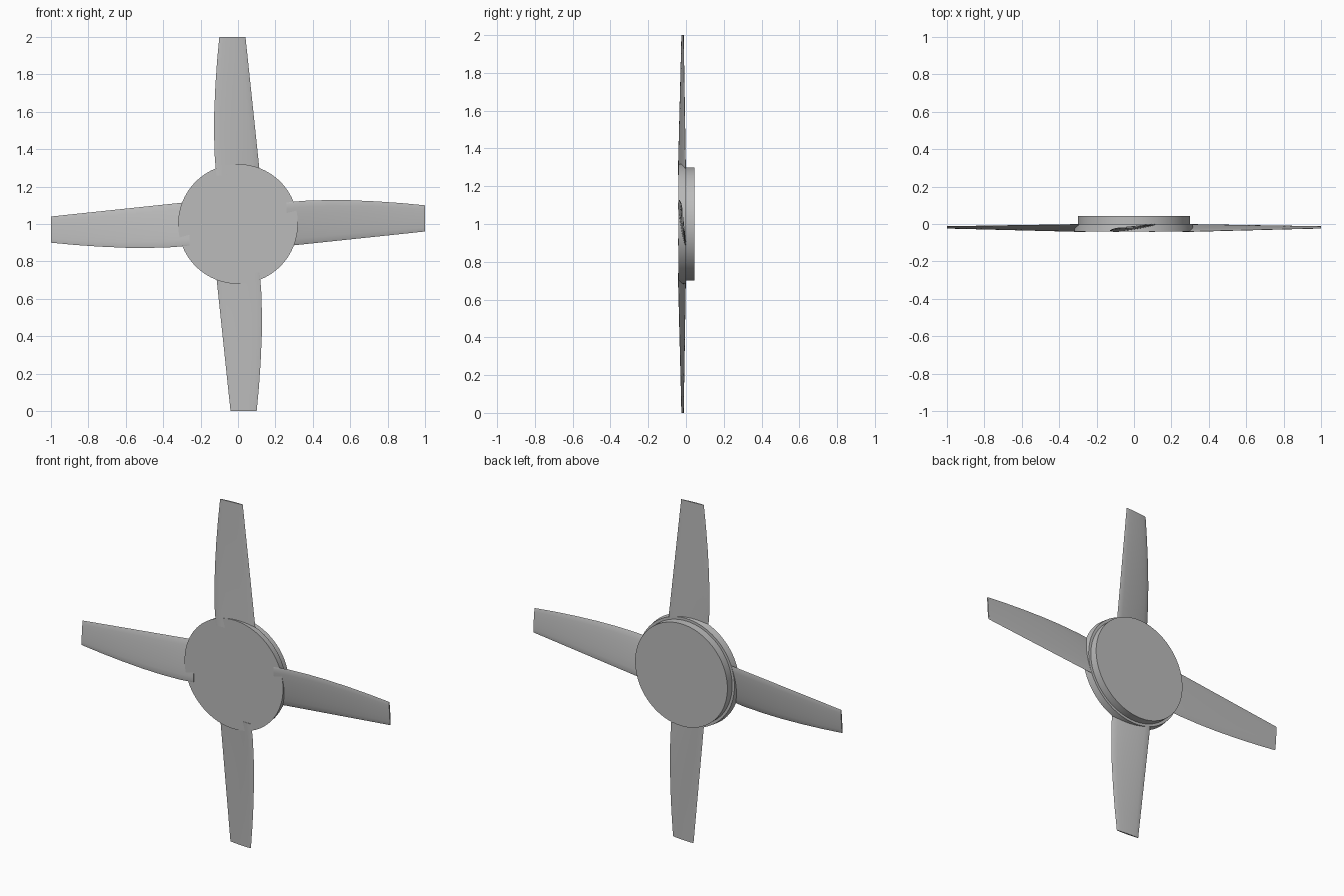
import bpy, bmesh, math
from mathutils import Matrix, Vector

cube = bpy.data.objects.get("Cube")
if cube:
    bpy.data.objects.remove(cube, do_unlink=True)

grey = bpy.data.materials.new("plain grey")
grey.use_nodes = True
colour = (0.5, 0.5, 0.5, 1)
grey.diffuse_color = colour
grey.node_tree.nodes["Principled BSDF"].inputs["Base Color"].default_value = colour

CENTRE = Vector((0, 0, 1))


def finish(name, bm, angle):
    bmesh.ops.recalc_face_normals(bm, faces=bm.faces)
    mesh = bpy.data.meshes.new(name)
    bm.to_mesh(mesh)
    bm.free()
    mesh.materials.append(grey)
    obj = bpy.data.objects.new(name, mesh)
    bpy.context.collection.objects.link(obj)
    bpy.ops.object.select_all(action='DESELECT')
    obj.select_set(True)
    bpy.context.view_layer.objects.active = obj
    bpy.ops.object.shade_smooth_by_angle(angle=math.radians(angle))
    return obj


def disc(name, front_radius, back_radius, y_front, y_back):
    # Disc standing upright, its axis along y
    bm = bmesh.new()
    bmesh.ops.create_cone(bm, cap_ends=True, segments=96, radius1=back_radius,
                          radius2=front_radius, depth=y_back - y_front)
    move = Matrix.Translation(CENTRE + Vector((0, (y_front + y_back) / 2, 0)))
    bm.transform(move @ Matrix.Rotation(math.pi / 2, 4, 'X'))
    return finish(name, bm, 30)


# Hub: wide front plate and narrower back plate
disc("hub_front_plate", 0.32, 0.315, -0.039, 0.0)
disc("hub_back_plate", 0.30, 0.30, 0.0, 0.044)


def lerp(a, b, t):
    return a + (b - a) * t


# Blade outline: radius and leading edge offset
LEADING = [(0.26, -0.115), (0.35, -0.124), (0.48, -0.128), (0.6, -0.127),
           (0.74, -0.121), (0.87, -0.112), (1.0, -0.10)]
CHORD_STEPS = 8


def blade(name, turn):
    # Tapered, twisted blade lofted from lens-shaped sections
    bm = bmesh.new()
    rings = []
    for radius, lead in LEADING:
        t = (radius - 0.26) / 0.74
        trail = lerp(0.118, 0.04, t)
        y_lead, y_trail = lerp(-0.041, -0.023, t), lerp(-0.002, -0.013, t)
        half = lerp(0.009, 0.004, t)
        ring = []
        for i in range(2 * CHORD_STEPS):
            a = math.pi * i / CHORD_STEPS
            s = (1 - math.cos(a)) / 2
            y = lerp(y_lead, y_trail, s) - half * math.sin(a)
            ring.append(bm.verts.new((lerp(lead, trail, s), y, radius)))
        rings.append(ring)
    n = 2 * CHORD_STEPS
    for lower, upper in zip(rings, rings[1:]):
        for i in range(n):
            j = (i + 1) % n
            bm.faces.new((lower[i], lower[j], upper[j], upper[i]))
    bm.faces.new(rings[0])
    bm.faces.new(rings[-1])
    bm.transform(Matrix.Translation(CENTRE) @ Matrix.Rotation(turn, 4, 'Y'))
    return finish(name, bm, 40)


for k, side in enumerate(("top", "left", "bottom", "right")):
    blade(side + "_blade", k * math.pi / 2)
